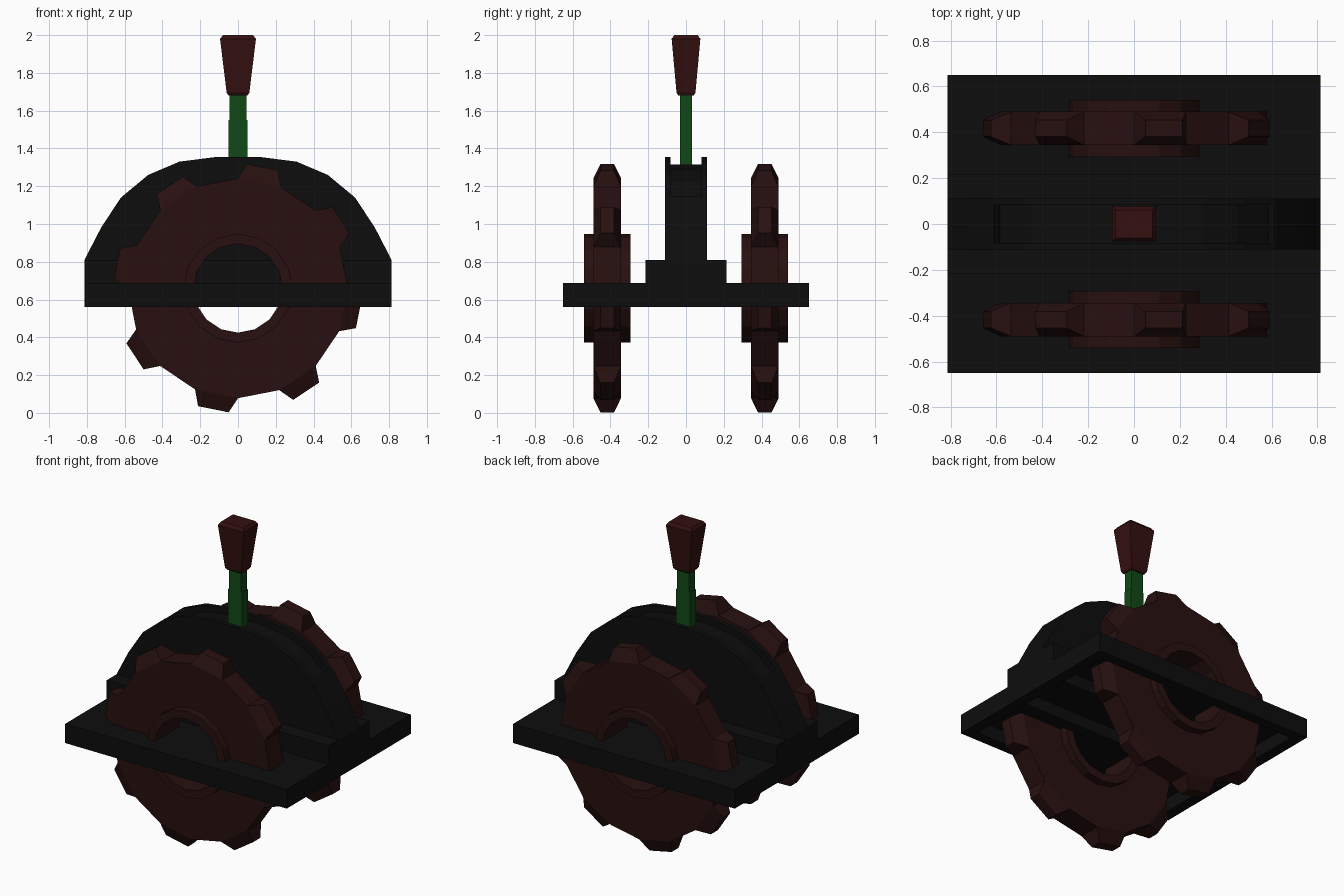
import bpy, bmesh
from math import sin, cos, radians

if "Cube" in bpy.data.objects:
    bpy.data.objects.remove(bpy.data.objects["Cube"])


def material(name, rgb):
    m = bpy.data.materials.new(name)
    m.diffuse_color = (*rgb, 1)
    m.use_nodes = True
    m.node_tree.nodes["Principled BSDF"].inputs["Base Color"].default_value = m.diffuse_color
    return m


BLACK = material("black", (0.004, 0.004, 0.004))
RUST = material("dark_red", (0.021, 0.005, 0.005))
GREEN = material("green", (0.005, 0.065, 0.008))
GRIP = material("grip_red", (0.035, 0.005, 0.005))


def finish(bm, name, mat):
    bmesh.ops.recalc_face_normals(bm, faces=bm.faces)
    me = bpy.data.meshes.new(name)
    bm.to_mesh(me)
    bm.free()
    me.materials.append(mat)
    ob = bpy.data.objects.new(name, me)
    bpy.context.collection.objects.link(ob)
    return ob


def loft(bm, loops, caps=True, closed=False):
    """Skin a list of equal-length point loops."""
    rings = [[bm.verts.new(p) for p in lp] for lp in loops]
    pairs = list(zip(rings, rings[1:]))
    if closed:
        pairs.append((rings[-1], rings[0]))
    for a, b in pairs:
        for i in range(len(a)):
            j = (i + 1) % len(a)
            bm.faces.new((a[i], a[j], b[j], b[i]))
    if caps and not closed:
        bm.faces.new(rings[0])
        bm.faces.new(rings[-1])


def rect(hx, hy, z):
    return [(-hx, -hy, z), (hx, -hy, z), (hx, hy, z), (-hx, hy, z)]


def tower(name, sections, mat):
    bm = bmesh.new()
    loft(bm, [rect(*s) for s in sections])
    return finish(bm, name, mat)


def slab(name, profile, y0, y1, mat):
    bm = bmesh.new()
    loft(bm, [[(x, y, z) for x, z in profile] for y in (y0, y1)])
    return finish(bm, name, mat)


# Base tray, open underneath
tower("base_tray", [(0.74, 0.58, 0.65), (0.74, 0.58, 0.56), (0.813, 0.65, 0.56),
                    (0.813, 0.65, 0.687), ], BLACK)

# Raised centre step and the two rails beneath it
tower("centre_step", [(0.813, 0.215, 0.66), (0.813, 0.215, 0.81)], BLACK)
for s, side in ((-1, "front"), (1, "back")):
    slab(side + "_under_rail", [(-0.78, 0.57), (0.78, 0.57), (0.78, 0.68), (-0.78, 0.68)],
         s * 0.14, s * 0.215, BLACK)

# Arched housing: sunken core between two cheeks
half = [(0.115, 1.355), (0.31, 1.33), (0.475, 1.26), (0.62, 1.14), (0.725, 0.98), (0.813, 0.81), (0.813, 0.76)]
groove = [(0.11, 1.315), (0.295, 1.29), (0.45, 1.225), (0.585, 1.11), (0.61, 1.148)] + half[3:]


def mirrored(pts):
    return pts + [(-x, z) for x, z in reversed(pts)]


slab("arch_core", mirrored(groove), -0.083, 0.083, BLACK)
for s, side in ((-1, "front"), (1, "back")):
    slab(side + "_arch_cheek", mirrored(half), s * 0.083, s * 0.112, BLACK)

# Lever and tapered grip
tower("lever", [(0.05, 0.031, 1.28), (0.05, 0.031, 1.55), (0.044, 0.031, 1.55), (0.044, 0.031, 1.7)], GREEN)
tower("lever_grip", [(0.05, 0.04, 1.68), (0.06, 0.05, 1.695), (0.095, 0.076, 1.98), (0.08, 0.062, 2.0)], GRIP)

# Toothed wheels with hollow hubs
CZ = 0.66


def polar(r, deg, y):
    return (r * cos(radians(deg)), y, CZ + r * sin(radians(deg)))


def annulus(bm, angles, r_in, r_out, yc, hy):
    loft(bm, [[polar(r, a, yc + y) for a in angles]
              for r, y in ((r_in, -hy), (r_out, -hy), (r_out, hy), (r_in, hy))], closed=True)


teeth = [78.5 + 45 * k for k in range(8)]
for yc, side in ((-0.417, "front"), (0.417, "back")):
    bm = bmesh.new()
    annulus(bm, [a + d for a in teeth for d in (-11.5, 11.5)], 0.265, 0.582, yc, 0.073)
    for a in teeth:
        loft(bm, [[polar(r, a + i * w, yc + j * h) for i, j in ((-1, -1), (1, -1), (1, 1), (-1, 1))]
                  for r, w, h in ((0.582, 11.5, 0.073), (0.659, 7.2, 0.036))])
    finish(bm, side + "_gear", RUST)
    bm = bmesh.new()
    annulus(bm, [22.5 * k for k in range(16)], 0.235, 0.288, yc, 0.124)
    finish(bm, side + "_gear_hub", RUST)
